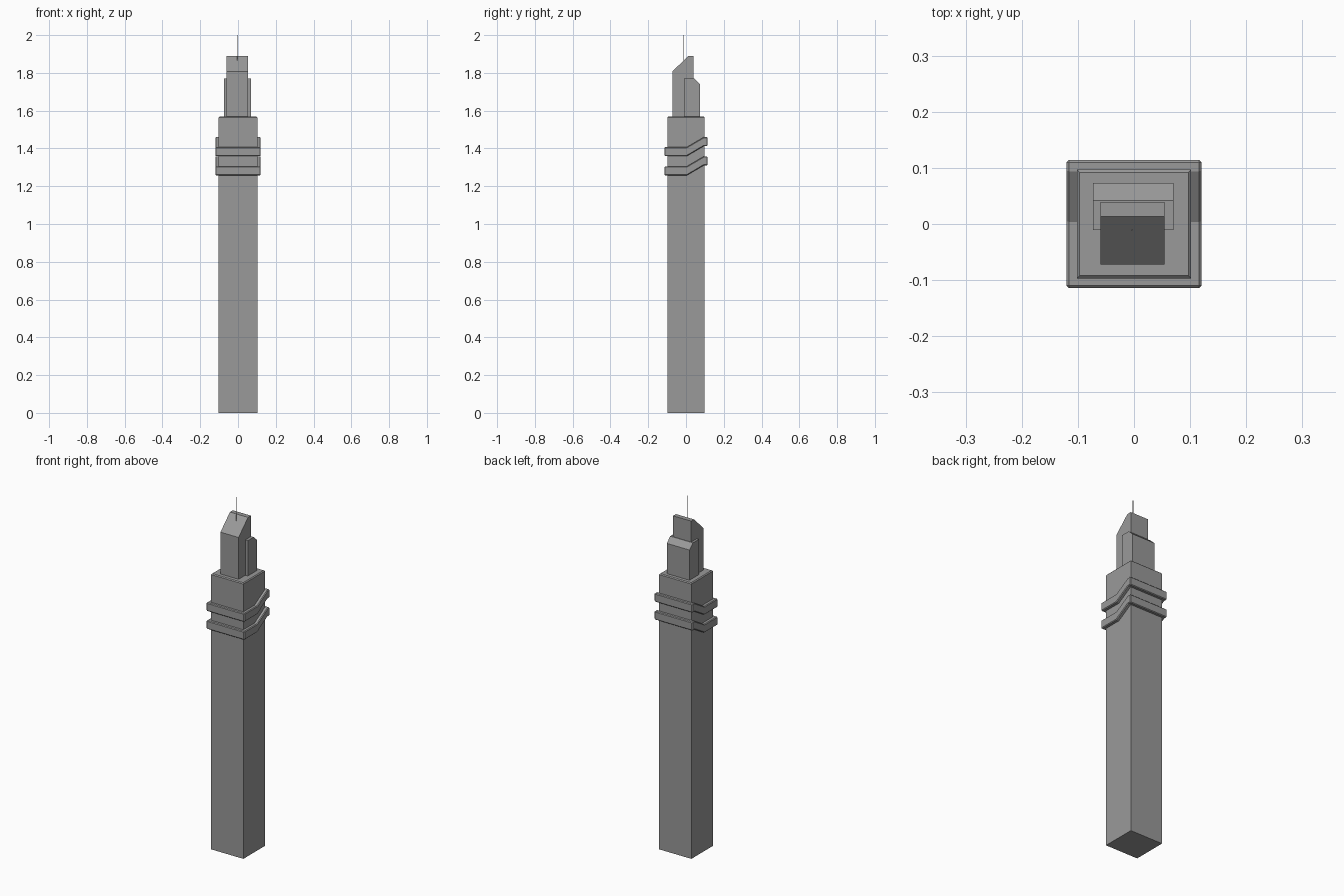
import bpy, bmesh

if "Cube" in bpy.data.objects:
    bpy.data.objects.remove(bpy.data.objects["Cube"])

grey = bpy.data.materials.new("concrete_grey")
grey.diffuse_color = (0.32, 0.32, 0.32, 1)
grey.use_nodes = True
grey.node_tree.nodes["Principled BSDF"].inputs["Base Color"].default_value = grey.diffuse_color


def extrude_profile(name, yz, x0, x1):
    """Extrude a side profile (y, z points) along x."""
    bm = bmesh.new()
    left = [bm.verts.new((x0, y, z)) for y, z in yz]
    right = [bm.verts.new((x1, y, z)) for y, z in yz]
    bm.faces.new(left)
    bm.faces.new(right[::-1])
    n = len(yz)
    for i in range(n):
        j = (i + 1) % n
        bm.faces.new((left[i], right[i], right[j], left[j]))
    bmesh.ops.recalc_face_normals(bm, faces=bm.faces)
    mesh = bpy.data.meshes.new(name)
    bm.to_mesh(mesh)
    bm.free()
    mesh.materials.append(grey)
    obj = bpy.data.objects.new(name, mesh)
    bpy.context.collection.objects.link(obj)
    return obj


def box_profile(y0, y1, z0, z1):
    return [(y0, z0), (y1, z0), (y1, z1), (y0, z1)]


# Main shaft, with the top rim chamfered
shaft = extrude_profile("shaft", box_profile(-0.097, 0.097, 0, 1.57), -0.102, 0.102)
bm = bmesh.new()
bm.from_mesh(shaft.data)
rim = [e for e in bm.edges if all(v.co.z > 1.5 for v in e.verts)]
bmesh.ops.bevel(bm, geom=rim, offset=0.005, segments=1, affect='EDGES')
bm.to_mesh(shaft.data)
bm.free()

# Two bands: level at the front, rising towards the back
path = [(-0.114, 0), (0.004, 0), (0.094, 0.053), (0.114, 0.053)]
for name, z in (("lower_band", 1.257), ("upper_band", 1.359)):
    profile = [(y, z + h) for y, h in path]
    profile += [(y, z + h + 0.048) for y, h in reversed(path)]
    band = extrude_profile(name, profile, -0.12, 0.12)
    bev = band.modifiers.new("chamfer", 'BEVEL')
    bev.width = 0.004
    bev.segments = 1
    bev.limit_method = 'ANGLE'
    bev.angle_limit = 0.75

# Rear crown block, clipped at its back edge
extrude_profile("rear_crown",
                [(-0.011, 1.56), (0.073, 1.56), (0.073, 1.742), (0.042, 1.771), (-0.011, 1.771)],
                -0.073, 0.07)

# Front crown block, with a sloping roof facing the front
extrude_profile("front_crown",
                [(-0.072, 1.56), (0.039, 1.56), (0.039, 1.89), (0.013, 1.89), (-0.072, 1.808)],
                -0.06, 0.054)

# Antenna rising from the sloping roof
extrude_profile("antenna", box_profile(-0.0125, -0.0095, 1.86, 2.0), -0.0045, -0.0015)
